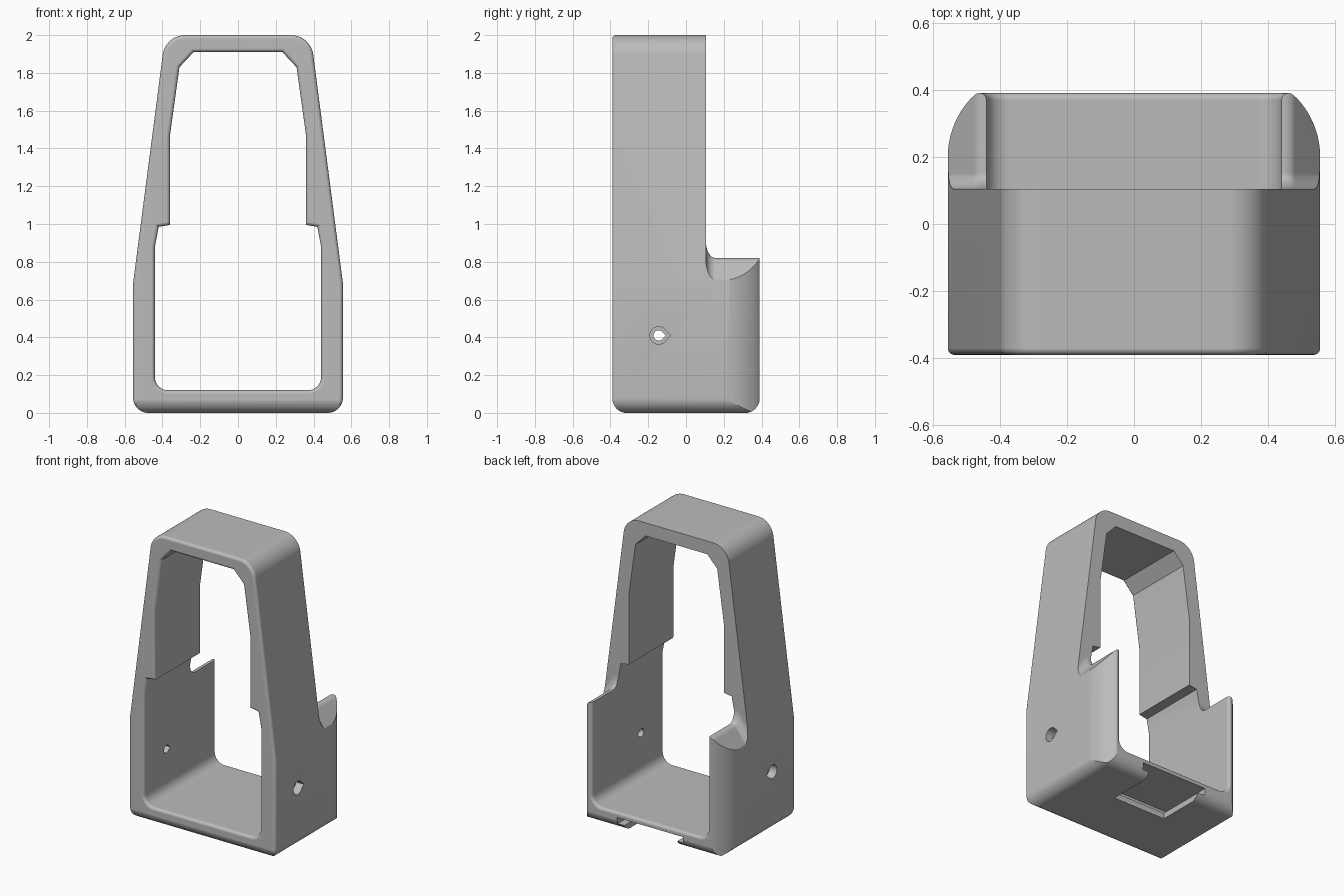
import bpy, bmesh, math
from mathutils import Vector

if "Cube" in bpy.data.objects:
    bpy.data.objects.remove(bpy.data.objects["Cube"])

SEG = 16


def rounded(corners):
    """Polygon from (u, v, radius) corners, each filleted by its radius."""
    out = []
    n = len(corners)
    for i, (u, v, r) in enumerate(corners):
        p = Vector((u, v))
        if r == 0:
            out.append(p)
            continue
        a = (Vector(corners[i - 1][:2]) - p).normalized()
        b = (Vector(corners[(i + 1) % n][:2]) - p).normalized()
        half = a.angle(b) / 2
        centre = p + (a + b).normalized() * r / math.sin(half)
        start = p + a * r / math.tan(half) - centre
        end = p + b * r / math.tan(half) - centre
        sweep = start.angle_signed(end)
        for k in range(SEG + 1):
            t = -sweep * k / SEG
            c, s = math.cos(t), math.sin(t)
            out.append(centre + Vector((start.x * c - start.y * s, start.x * s + start.y * c)))
    return out


def mirrored(half):
    """Close a right-hand half outline (bottom to top) across the middle."""
    return half + [(-u, v, r) for u, v, r in reversed(half)]


def inset(poly, d):
    """Offset a counter-clockwise outline inward by d."""
    out = []
    for i, p in enumerate(poly):
        e1 = (p - poly[i - 1]).normalized()
        e2 = (poly[(i + 1) % len(poly)] - p).normalized()
        n1, n2 = Vector((-e1.y, e1.x)), Vector((-e2.y, e2.x))
        out.append(p + (n1 + n2) * d / (1 + n1.dot(n2)))
    return out


def loft(name, rings, axis):
    """Join (position, outline) rings stacked along an axis into a solid."""
    place = {"x": lambda p, w: (w, p.x, p.y),
             "y": lambda p, w: (p.x, w, p.y),
             "z": lambda p, w: (p.x, p.y, w)}[axis]
    bm = bmesh.new()
    loops = [[bm.verts.new(place(p, w)) for p in poly] for w, poly in rings]
    n = len(loops[0])
    for a, b in zip(loops, loops[1:]):
        for i in range(n):
            j = (i + 1) % n
            bm.faces.new((a[i], a[j], b[j], b[i]))
    bm.faces.new(loops[0])
    bm.faces.new(loops[-1])
    bmesh.ops.recalc_face_normals(bm, faces=bm.faces)
    mesh = bpy.data.meshes.new(name)
    bm.to_mesh(mesh)
    bm.free()
    ob = bpy.data.objects.new(name, mesh)
    bpy.context.collection.objects.link(ob)
    return ob


def prism(name, poly, lo, hi, axis):
    return loft(name, [(lo, poly), (hi, poly)], axis)


def box(name, x, y0, y1, z0, z1):
    return prism(name, [Vector(p) for p in ((-x, y0), (x, y0), (x, y1), (-x, y1))], z0, z1, "z")


def combine(body, cutter, operation="DIFFERENCE"):
    """Apply a boolean and discard the cutter."""
    cutter.hide_render = True
    mod = body.modifiers.new(cutter.name, "BOOLEAN")
    mod.operation, mod.object, mod.solver = operation, cutter, "EXACT"
    bpy.context.view_layer.objects.active = body
    bpy.ops.object.modifier_apply(modifier=mod.name)
    bpy.data.objects.remove(cutter)


FRONT, BACK = -0.39, 0.39
EDGE = 0.02
steps = [math.pi / 2 * k / 8 for k in range(9)]

# Tapered outer shell with a softened front edge
outer = rounded(mirrored([(0.555, 0, 0.08), (0.555, 0.69, 0), (0.385, 2, 0.12)]))
rings = [(FRONT + EDGE * (1 - math.cos(t)), inset(outer, EDGE * (1 - math.sin(t)))) for t in steps]
frame = loft("holder_frame", rings + [(0.45, outer)], "y")

# Rounded lower front and back edges
side = rounded([(FRONT - 0.001, -0.001, 0.08), (BACK + 0.001, -0.001, 0.08),
                (BACK + 0.001, 2.1, 0), (FRONT - 0.001, 2.1, 0)])
combine(frame, prism("side_limit", side, -1, 1, "x"), "INTERSECT")

# Curved back corners
arc = [(0.3 + 0.255 * math.cos(a), 0.2 + 0.255 * math.sin(a))
       for a in [0.76 * k / SEG for k in range(SEG + 1)]]
half_plan = [(0.556, -0.5, 0)] + [(u, v, 0) for u, v in arc] + [(0.468, BACK, 0.01)]
plan = rounded(mirrored(half_plan))
combine(frame, prism("plan_limit", plan, -0.5, 2.5, "z"), "INTERSECT")

# Upper back removed, leaving sloped shoulders with a curved root
roof = rounded([(-0.7, 0.51, 0), (-0.467, 0.82, 0.04), (0.467, 0.82, 0.04),
                (0.7, 0.51, 0), (0.7, 2.5, 0), (-0.7, 2.5, 0)])
rings = [(0.105 + 0.05 * (1 - math.cos(t)), [p + Vector((0, 0.09 * (1 - math.sin(t)))) for p in roof])
         for t in steps]
combine(frame, loft("shoulder_cut", rings + [(0.6, roof)], "y"))

# Stepped opening from front to back with softened rims
inner = rounded(mirrored([(0.44, 0.12, 0.07), (0.44, 0.88, 0), (0.42, 0.985, 0),
                          (0.36, 0.995, 0), (0.36, 1.47, 0), (0.31, 1.83, 0), (0.235, 1.91, 0)]))
front_rim = [(FRONT + EDGE * (1 - math.cos(t)), inset(inner, -EDGE * (1 - math.sin(t)))) for t in steps]
back_rim = [(-w, poly) for w, poly in reversed(front_rim)]
ends = [(FRONT - 0.05, front_rim[0][1])] + front_rim + back_rim + [(BACK + 0.05, front_rim[0][1])]
combine(frame, loft("opening_cut", ends, "y"))

# Teardrop side holes, wider on the outside
def teardrop(r):
    pts = [(-0.145 + r * math.cos(a), 0.41 + r * math.sin(a))
           for a in [math.pi / 4 + 1.5 * math.pi * k / 24 for k in range(25)]]
    return [Vector(p) for p in pts + [(-0.145 + r * 1.4, 0.41)]]


combine(frame, prism("hole_cut", teardrop(0.027), -1, 1, "x"))
for s in (-1, 1):
    combine(frame, prism("recess_cut", teardrop(0.046), s * 0.5, s, "x"))

# Lipped slot under the floor, open at the back
combine(frame, box("slot_mouth", 0.2, 0.05, 0.6, -0.1, 0.06))
combine(frame, box("slot_channel", 0.25, 0.01, 0.6, 0.04, 0.085))

# Plain grey finish
grey = bpy.data.materials.new("plain_grey")
grey.use_nodes = True
colour = (0.5, 0.5, 0.5, 1)
grey.diffuse_color = colour
grey.node_tree.nodes["Principled BSDF"].inputs["Base Color"].default_value = colour
frame.data.materials.clear()
frame.data.materials.append(grey)

bpy.ops.object.select_all(action="DESELECT")
frame.select_set(True)
bpy.context.view_layer.objects.active = frame
bpy.ops.object.shade_smooth_by_angle(angle=math.radians(12))
frame.modifiers.new("even_shading", "WEIGHTED_NORMAL").keep_sharp = True
